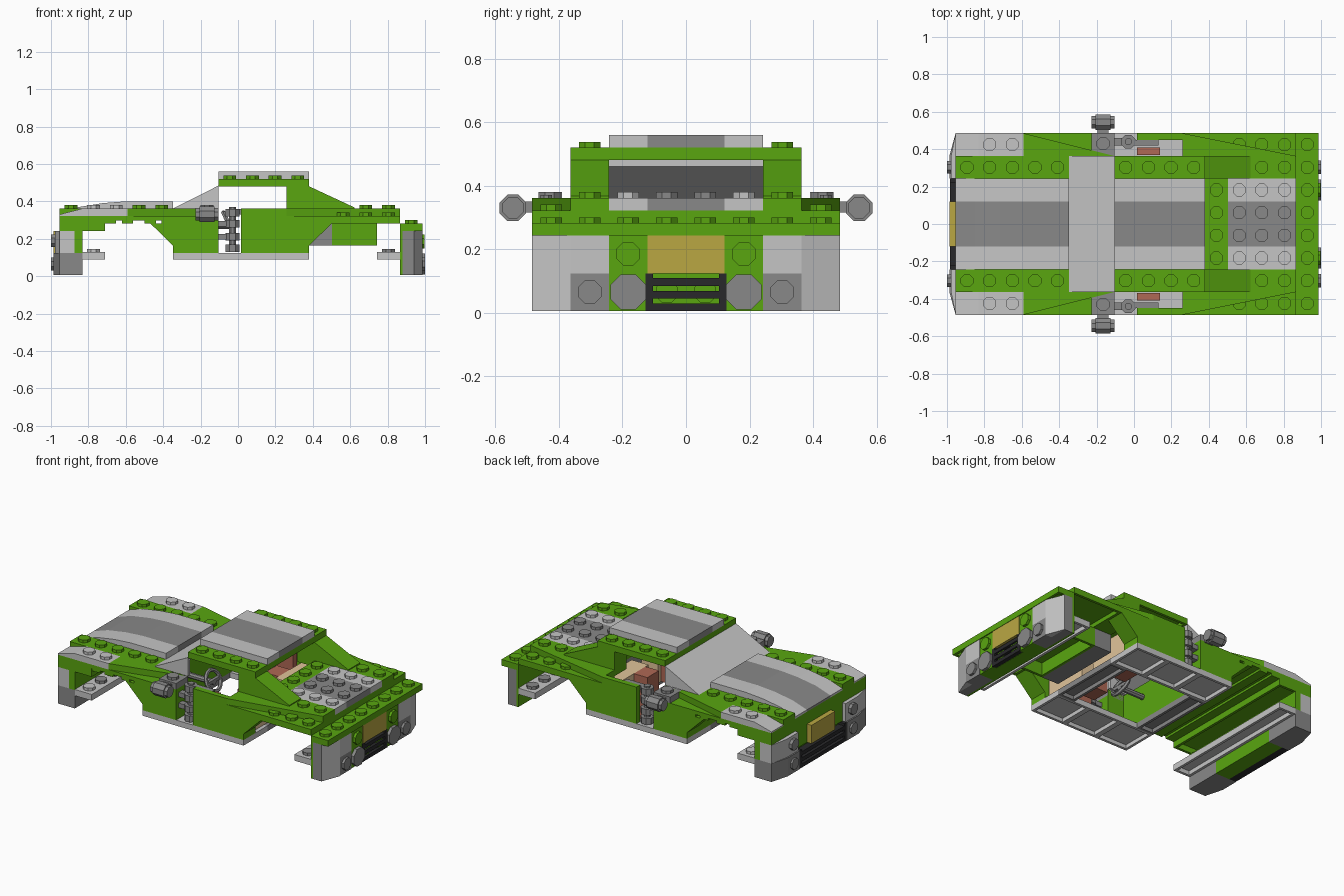
import bpy, bmesh, math
from mathutils import Matrix, Vector

if "Cube" in bpy.data.objects:
    bpy.data.objects.remove(bpy.data.objects["Cube"])

U = 0.1213                       # stud pitch
def X(k): return -0.954 + U * k  # grid line along the car
def Z(n): return 0.005 + 0.0396 * n  # plate level

def mat(name, r, g, b):
    m = bpy.data.materials.new(name)
    m.diffuse_color = (r, g, b, 1)
    m.use_nodes = True
    m.node_tree.nodes["Principled BSDF"].inputs["Base Color"].default_value = m.diffuse_color
    return m

GREEN = mat("lime green", 0.10, 0.38, 0.005)
LIGHT = mat("light grey", 0.56, 0.56, 0.56)
MID = mat("mid grey", 0.25, 0.25, 0.25)
BLACK = mat("black", 0.022, 0.022, 0.024)
GOLD = mat("gold", 0.49, 0.39, 0.055)
TAN = mat("tan", 0.75, 0.55, 0.32)
BROWN = mat("brown", 0.43, 0.14, 0.09)

# ---- primitives: each returns a function that adds geometry to a bmesh
def box(x0, x1, y0, y1, z0, z1, hollow=False):
    def f(bm):
        c = Vector(((x0 + x1) / 2, (y0 + y1) / 2, (z0 + z1) / 2))
        s = Matrix.Diagonal((x1 - x0, y1 - y0, z1 - z0, 1))
        r = bmesh.ops.create_cube(bm, size=1, matrix=Matrix.Translation(c) @ s)
        if hollow:  # recessed underside of a plate
            faces = {fc for v in r["verts"] for fc in v.link_faces}
            low = min(faces, key=lambda fc: fc.calc_center_median().z)
            bmesh.ops.inset_individual(bm, faces=[low], thickness=0.024)
            e = bmesh.ops.extrude_face_region(bm, geom=[low])
            bmesh.ops.translate(bm, vec=(0, 0, (z1 - z0) * 0.7),
                                verts=[g for g in e["geom"] if isinstance(g, bmesh.types.BMVert)])
            bmesh.ops.delete(bm, geom=[low], context='FACES_ONLY')
    return f

def prism(pts, a, b, axis='y'):
    def f(bm):
        put = (lambda p, t: (p[0], t, p[1])) if axis == 'y' else (lambda p, t: (p[0], p[1], t))
        lo = [bm.verts.new(put(p, a)) for p in pts]
        hi = [bm.verts.new(put(p, b)) for p in pts]
        n = len(pts)
        new = [bm.faces.new(lo), bm.faces.new(hi)]
        new += [bm.faces.new((lo[i], lo[(i + 1) % n], hi[(i + 1) % n], hi[i])) for i in range(n)]
        bmesh.ops.recalc_face_normals(bm, faces=new)
    return f

def cyl(c, r, h, axis='z', n=8):
    def f(bm):
        rot = Matrix.Rotation(math.pi / 2, 4, {'x': 'Y', 'y': 'X'}.get(axis, 'Z')) if axis != 'z' else Matrix()
        turn = Matrix.Rotation(math.pi / n, 4, 'Z')
        bmesh.ops.create_cone(bm, cap_ends=True, segments=n, radius1=r, radius2=r, depth=h,
                              matrix=Matrix.Translation(c) @ rot @ turn)
    return f

def studs(cols, ys, z):
    return [cyl((X(k + 0.5), y * U, z + 0.009), 0.037, 0.018) for k in cols for y in ys]

def part(name, m, prims, mirror=False):
    me = bpy.data.meshes.new(name)
    bm = bmesh.new()
    for p in prims:
        p(bm)
    bm.to_mesh(me)
    bm.free()
    me.materials.append(m)
    ob = bpy.data.objects.new(name, me)
    bpy.context.collection.objects.link(ob)
    if mirror:
        md = ob.modifiers.new("mirror", 'MIRROR')
        md.use_axis = (False, True, False)
        md.use_mirror_merge = False
    return ob

W, W3, W2, W1 = 4 * U, 3 * U, 2 * U, U

# ---- hood
part("hood_base", GREEN, [box(X(0), X(5), -W, W, 0.297, Z(8)), box(X(0), X(2), -W, W, Z(6), 0.297, True)]
     + [box(X(k) - 0.03, X(k) + 0.03, -W, W, Z(7), 0.297) for k in (2.25, 3, 4, 4.75)])
part("hood_rail", GREEN, [box(X(0), X(5), W2, W3, Z(8), Z(9))] + studs(range(5), [2.5], Z(9)), True)
hood = [(X(0), Z(8)), (X(0), 0.335), (-0.85, 0.37), (-0.72, 0.391), (-0.6, 0.40), (X(5), 0.40), (X(5), Z(8))]
part("hood_stripe", MID, [prism(hood, -W1, W1)])
part("hood_cover", LIGHT, [prism(hood, W1, W2)], True)
part("fender_cap", LIGHT, [prism([(X(0), Z(8)), (X(0), 0.33), (X(1), Z(9)), (X(3), Z(9)), (X(3), Z(8))], W3, W)]
     + studs([1, 2], [3.5], Z(9)), True)
part("front_wedge", GREEN, [prism([(X(3), W3), (X(3), W), (X(7), W3)], Z(8), Z(9), 'z')], True)

# ---- front bumper
def corner(x_in, x_mid, x_out):
    return [(x_in, W2), (x_in, W), (x_mid, W), (x_out, W3), (x_out, W2)]
part("front_bumper_lower", MID, [prism(corner(X(1), X(0), -0.987), Z(0), Z(3), 'z'),
                                 cyl((-0.99, 2.5 * U, 0.065), 0.037, 0.018, 'x')], True)
part("front_bumper_upper", LIGHT, [prism(corner(-0.873, X(0), -0.978), Z(3), Z(6), 'z')], True)
part("headlight", MID, [cyl((-0.988, 2.5 * U, 0.19), 0.037, 0.022, 'x')], True)
part("front_bumper_core", GREEN, [box(-0.873, X(1), -W, W, Z(3), Z(6)), box(X(0), -0.873, -W2, W2, Z(3), Z(6)),
                                  box(-0.94, X(1), -W2, W2, Z(0), Z(3))])
part("front_plate", GOLD, [box(-0.987, X(0), -W1, W1, Z(3), Z(6))])
def grille(x0, x1, w):
    return [box(x0, x1, -w, w, Z(i), Z(i) + 0.024) for i in (0, 1, 2)] + \
           [box(x0, x1, s * w - 0.012, s * w + 0.012, Z(0), Z(3)) for s in (-0.95, 0.95)]
part("front_grille", BLACK, grille(-0.985, -0.935, W2))
part("front_bracket", LIGHT, [box(X(1), X(2), -W, W, 0.088, 0.128, True)] + studs([1], [-3.5, 3.5], 0.128))
part("front_bracket_tile", MID, studs([1], [i - 2.5 for i in range(6)], 0.128))

# ---- body sides, floor
part("front_side_panel", GREEN, [prism([(X(5), Z(7)), (X(4), Z(7)), (X(5), Z(4)), (X(5), Z(3)), (X(7), Z(3)),
                                        (X(7), Z(8)), (X(5), Z(8))], W3, W)], True)
part("door", GREEN, [box(X(8), X(10), 0.45, W, Z(3), Z(9))], True)
part("rear_side_panel", GREEN, [prism([(X(10), Z(3)), (X(11), Z(3)), (X(11), Z(4)), (X(12), Z(7)), (X(12), Z(8)),
                                       (X(10), Z(8))], W3, W)], True)
part("floor_rail", LIGHT, [box(X(a), X(b), W2, W, 0.088, Z(3), True) for a, b in ((5, 7), (7, 9), (9, 11))], True)
part("floor_crossbar", MID, [box(X(5), X(6), -W2, W2, 0.088, Z(3), True), box(X(10), X(11), -W2, W2, 0.088, Z(3), True)])
part("firewall", GREEN, [box(X(5), X(6), -W3, W3, Z(3), Z(9))])
part("door_hinge", MID, [cyl((-0.03, 0.44, 0.25), 0.02, 0.24)]
     + [cyl((-0.03, 0.44, z), 0.04, 0.04) for z in (0.15, 0.21, 0.28, 0.34)]
     + [box(X(7), -0.03, 0.42, 0.46, z - 0.015, z + 0.015) for z in (0.21, 0.28)]
     + [box(-0.03, 0.13, 0.42, 0.45, 0.33, 0.36)], True)

# ---- side mirrors
part("mirror_arm", MID, [box(X(6), X(7), W3, W, Z(8), Z(9)), cyl((X(6.5), 0.43, Z(9) + 0.009), 0.037, 0.018),
                         box(X(6.5) - 0.03, X(6.5) + 0.03, W, 0.52, 0.315, 0.35),
                         cyl((X(6.5), 0.545, 0.33), 0.045, 0.08, 'x'),
                         cyl((X(6.5), 0.545, 0.33), 0.036, U, 'x')], True)

# ---- windscreen and roof
part("windscreen", LIGHT, [prism([(X(5), Z(9)), (X(7), 0.484), (X(7), 0.46), (X(5) + 0.05, Z(9))], -W3, W3)])
part("windscreen_cheek", LIGHT, [prism([(X(5) + 0.02, Z(9)), (X(7), 0.47), (X(7), Z(9))], W3 - 0.022, W3 - 0.001)], True)
part("roof_plate", GREEN, [box(X(7), X(11), -W3, W3, Z(12), Z(13), True)] + studs(range(7, 11), [-2.5, 2.5], Z(13)))
part("roof_stripe", MID, [box(X(7), X(11), -W1, W1, Z(13), Z(14))])
part("roof_tile", LIGHT, [box(X(7), X(11), W1, W2, Z(13), Z(14))], True)
part("rear_pillar", GREEN, [prism([(X(10), Z(9)), (X(10), Z(12)), (X(11), Z(12)), (X(13), Z(9) + 0.006), (X(13), Z(9))],
                                  W2, W3)], True)

# ---- rear deck
part("rear_deck_base", GREEN, [box(X(12), X(15), -W, W, Z(7), Z(8), True), box(X(11), X(12), -W3, W3, Z(7), Z(8))]
     + studs([12, 13, 14], [-3.5, 3.5], Z(8)))
part("rear_deck_rail", GREEN, [box(X(10), X(15), W2, W3, Z(8), Z(9))] + studs([13, 14], [2.5], Z(9)), True)
part("rear_wedge", GREEN, [prism([(X(10), W3), (X(10), W), (X(15), W3)], Z(8), Z(9), 'z')], True)
part("rear_shelf", GREEN, [box(X(11), X(12), -W2, W2, Z(8), Z(9))] + studs([11], [-1.5, -0.5, 0.5, 1.5], Z(9)))
part("trunk_stripe", MID, [box(X(12), X(15), -W1, W1, Z(8), Z(9))] + studs([12, 13, 14], [-0.5, 0.5], Z(9)))
part("trunk_plate", LIGHT, [box(X(12), X(15), W1, W2, Z(8), Z(9))] + studs([12, 13, 14], [1.5], Z(9)), True)
part("rear_axle_block", GREEN, [box(X(12), X(14), -W2, W2, Z(4), Z(7), True)])
part("rear_axle_slope", MID, [prism([(X(11), Z(4)), (X(12), Z(4)), (X(12), Z(7)), (X(11), Z(7))], -W2, W2)])

# ---- rear bumper
part("rear_edge", GREEN, [box(X(15), X(16), -W, W, Z(6), Z(7), True)]
     + studs([15], [i - 3.5 for i in range(8)], Z(7)))
part("rear_bumper_core", GREEN, [box(X(15), 0.88, -W, W, Z(0), Z(6)), box(0.88, 0.955, -W2, W2, Z(0), Z(6)),
                                 box(0.955, 0.98, W1, W2, Z(0), Z(6)), box(0.955, 0.98, -W2, -W1, Z(0), Z(6))]
     + [cyl((0.985, s * 1.5 * U, 0.185), 0.04, 0.024, 'x') for s in (-1, 1)]
     + [cyl((0.962, s * 0.5 * U, 0.065), 0.037, 0.02, 'x') for s in (-1, 1)])
part("rear_bumper_side", MID, [box(0.88, 0.94, W2, W, Z(0), Z(6)), box(0.94, 0.984, W2, W3, Z(0), Z(3)),
                               cyl((0.99, 2.5 * U, 0.065), 0.04, 0.02, 'x')], True)
part("rear_bumper_corner", LIGHT, [prism([(0.94, W3), (0.94, W), (0.986, W3)], Z(0), Z(6), 'z'),
                                   box(0.94, 0.984, W2, W3, Z(3), Z(6))], True)
part("tail_light", MID, [cyl((0.985, 1.5 * U, 0.065), 0.06, 0.03, 'x')], True)
part("rear_plate", GOLD, [box(0.955, 0.984, -W1, W1, Z(3), Z(6))])
part("rear_grille", BLACK, grille(0.957, 0.984, W1))
part("rear_bracket", LIGHT, [box(X(14), X(15), -W, W, 0.088, 0.128, True)])
part("rear_bracket_studs", MID, studs([14], [i - 3.5 for i in range(8)], 0.128))

# ---- interior
part("seat_back", TAN, [box(X(9.8), X(10.8), 0.05, W3 - 0.01, Z(3), Z(7))], True)
part("seat_side", BROWN, [box(X(8), X(9), 0.37, 0.41, Z(3), Z(8)), box(X(9), X(9.8), 0.08, 0.2, Z(3), Z(7))], True)
bpy.ops.mesh.primitive_torus_add(major_segments=16, minor_segments=6, major_radius=0.065, minor_radius=0.013,
                                 location=(-0.05, -1.5 * U, 0.28), rotation=(0, math.radians(65), 0))
wheel = bpy.context.object
wheel.name = "steering_wheel"
wheel.data.materials.append(MID)
part("steering_column", MID, [cyl((-0.13, -1.5 * U, 0.27), 0.018, 0.18, 'x'),
                              box(-0.06, -0.04, -1.5 * U - 0.06, -1.5 * U + 0.06, 0.27, 0.29)])
